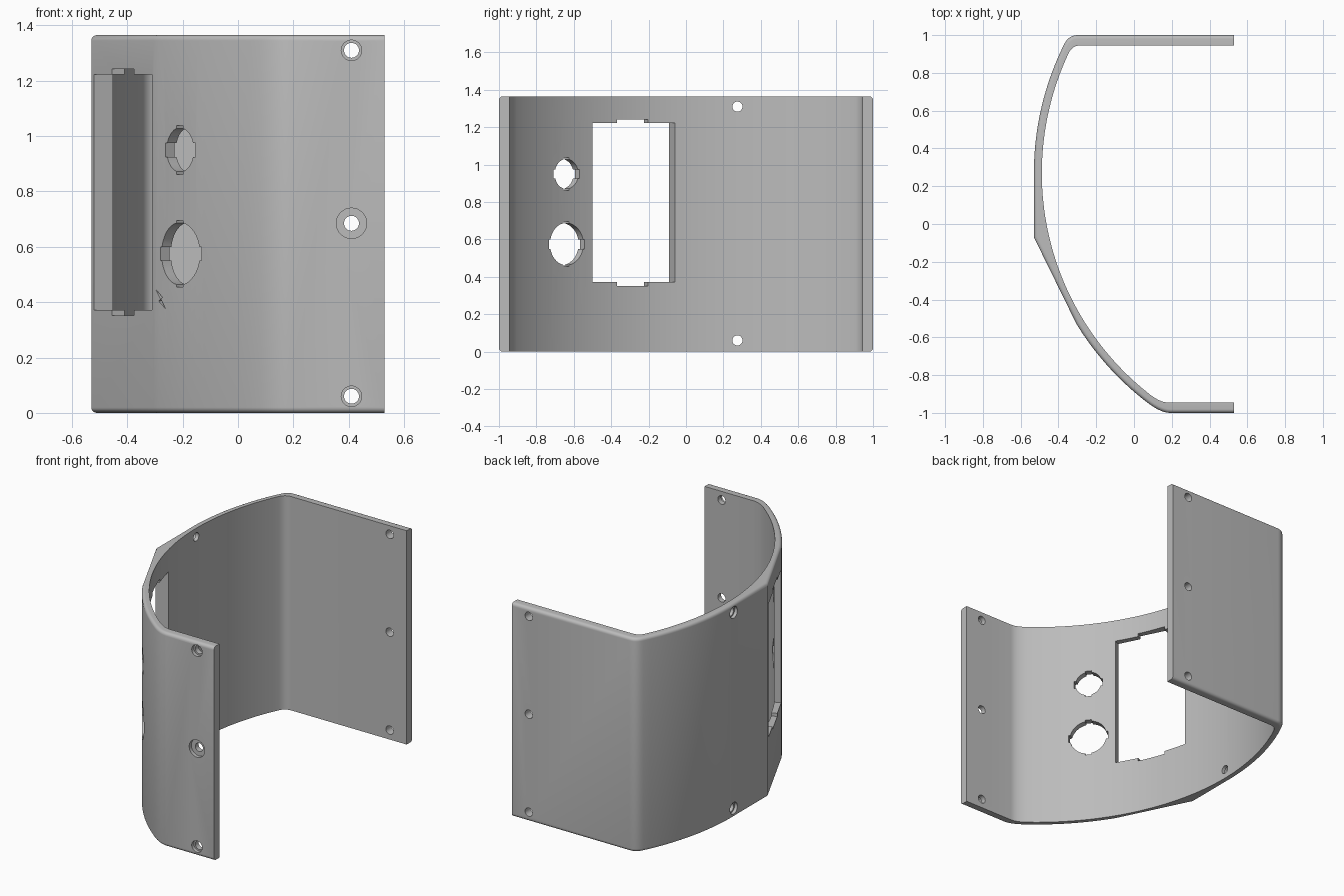
import bpy, bmesh
from math import sin, cos, pi, sqrt, radians
from mathutils import Vector

if "Cube" in bpy.data.objects:
    bpy.data.objects.remove(bpy.data.objects["Cube"])

HEIGHT, END = 1.365, 0.53
CENTRE = Vector((1.0, 0.27))      # centre of the curved wall
R_OUT, R_IN = 1.53, 1.488


def on_wall(radius, y):
    return Vector((CENTRE.x - sqrt(radius ** 2 - (y - CENTRE.y) ** 2), y))


def wall(radius, y0, y1, n):
    return [on_wall(radius, y0 + (y1 - y0) * i / n) for i in range(n + 1)]


def corner(a, b, c, n=6):
    a, b, c = Vector(a), Vector(b), Vector(c)
    return [a * (1 - t) ** 2 + b * 2 * t * (1 - t) + c * t * t
            for t in (i / n for i in range(n))]


def outline(radius, y, round_off):
    """Side of the cover from front flange end to back flange end, without the wall."""
    front, back = on_wall(radius, -y), on_wall(radius, y)
    a, b = -y + round_off, y - round_off
    start = [Vector((END, -y))] + corner(front + Vector((round_off, 0)), front, on_wall(radius, a))
    finish = corner(back + Vector((round_off, 0)), back, on_wall(radius, b))[::-1]
    return start, a, b, finish + [Vector((END, y))]


# Outer outline carries the two flat pads, inner outline is a plain arc
start, a, b, finish = outline(R_OUT, 1.0, 0.045)
outer = (start + wall(R_OUT, a, -0.53, 16) + [Vector((-0.53, -0.07))]
         + wall(R_OUT, 0.23, b, 20) + finish)
start, a, b, finish = outline(R_IN, 0.945, 0.04)
inner = start + wall(R_IN, a, b, 48) + finish

# Curved cover with rounded outer rims
bm = bmesh.new()
loop = [bm.verts.new((p.x, p.y, 0)) for p in outer + inner[::-1]]
base = bm.faces.new(loop)
ext = bmesh.ops.extrude_face_region(bm, geom=[base])
top = [v for v in ext["geom"] if isinstance(v, bmesh.types.BMVert)]
bmesh.ops.translate(bm, verts=top, vec=(0, 0, HEIGHT))
bmesh.ops.recalc_face_normals(bm, faces=bm.faces)
keys = {(round(p.x, 4), round(p.y, 4)) for p in outer}


def is_rim(e):
    p, q = (v.co for v in e.verts)
    return abs(p.z - q.z) < 0.01 and all((round(c.x, 4), round(c.y, 4)) in keys for c in (p, q))


bmesh.ops.bevel(bm, geom=[e for e in bm.edges if is_rim(e)], offset=0.02,
                segments=5, profile=0.5, affect='EDGES', clamp_overlap=False)
mesh = bpy.data.meshes.new("curved_cover")
bm.to_mesh(mesh)
bm.free()
cover = bpy.data.objects.new("curved_cover", mesh)
bpy.context.collection.objects.link(cover)

grey = bpy.data.materials.new("plain grey")
grey.use_nodes = True
grey.diffuse_color = (0.5, 0.5, 0.5, 1)
grey.node_tree.nodes["Principled BSDF"].inputs["Base Color"].default_value = (0.5, 0.5, 0.5, 1)
mesh.materials.append(grey)

bpy.context.view_layer.objects.active = cover
cover.select_set(True)


def circle(r, n=32):
    return [(r * cos(2 * pi * i / n), r * sin(2 * pi * i / n)) for i in range(n)]


def rect(w, h):
    return [(-w, -h), (w, -h), (w, h), (-w, h)]


def cut(shape, pos, normal, depth, out=0.08):
    """Cut a flat shape into the cover, along the inward normal at pos."""
    n = Vector((normal[0], normal[1], 0)).normalized()
    u, up, pos = Vector((-n.y, n.x, 0)), Vector((0, 0, 1)), Vector(pos)
    bm = bmesh.new()
    face = bm.faces.new([bm.verts.new(pos + u * x + up * y + n * out) for x, y in shape])
    ext = bmesh.ops.extrude_face_region(bm, geom=[face])
    bmesh.ops.translate(bm, vec=-n * (out + depth),
                        verts=[v for v in ext["geom"] if isinstance(v, bmesh.types.BMVert)])
    bmesh.ops.recalc_face_normals(bm, faces=bm.faces)
    me = bpy.data.meshes.new("cutter")
    bm.to_mesh(me)
    bm.free()
    tool = bpy.data.objects.new("cutter", me)
    tool.hide_render = True
    bpy.context.collection.objects.link(tool)
    mod = cover.modifiers.new("cut", 'BOOLEAN')
    mod.operation, mod.solver, mod.object = 'DIFFERENCE', 'EXACT', tool
    bpy.ops.object.modifier_apply(modifier=mod.name)
    bpy.data.objects.remove(tool)


# Screw holes through both flanges, with recesses on the front
for z, recess in ((0.06, 0.037), (0.685, 0.055), (1.31, 0.037)):
    cut(circle(0.027), (0.41, -1, z), (0, -1), 0.1)
    cut(circle(recess), (0.41, -1, z), (0, -1), 0.022)
    cut(circle(0.027), (0.41, 1, z), (0, 1), 0.1)

# Screw holes in the curved wall
for z in (0.06, 1.31):
    cut(circle(0.027), (-0.53, 0.275, z), (-1, 0), 0.1)
    cut(circle(0.037), (-0.53, 0.275, z), (-1, 0), 0.02)

# Rectangular window with a tab slot at each end
window, facing = (-0.417, -0.305, 0.797), (-0.903, -0.43)
cut(rect(0.238, 0.425), window, facing, 0.15)
cut(rect(0.09, 0.445), window, facing, 0.15)

# Round ports with four key notches each
port = on_wall(R_OUT, -0.666)
for z, r in ((0.95, 0.08), (0.575, 0.113)):
    pos = (port.x, port.y, z)
    cut(circle(r, 40), pos, port - CENTRE, 0.12)
    cut(rect(r + 0.008, 0.025), pos, port - CENTRE, 0.12)
    cut(rect(0.02, r + 0.008), pos, port - CENTRE, 0.12)

# Engraved power bolt below the ports
spot = on_wall(R_OUT, -0.568)
bolt = [(-0.032, 0.037), (0.012, 0.008), (0.002, 0.002), (0.035, -0.035),
        (-0.012, -0.006), (0.0, 0.001)]
cut(bolt, (spot.x, spot.y, 0.41), spot - CENTRE, 0.014)

bpy.ops.object.shade_smooth_by_angle(angle=radians(20))
